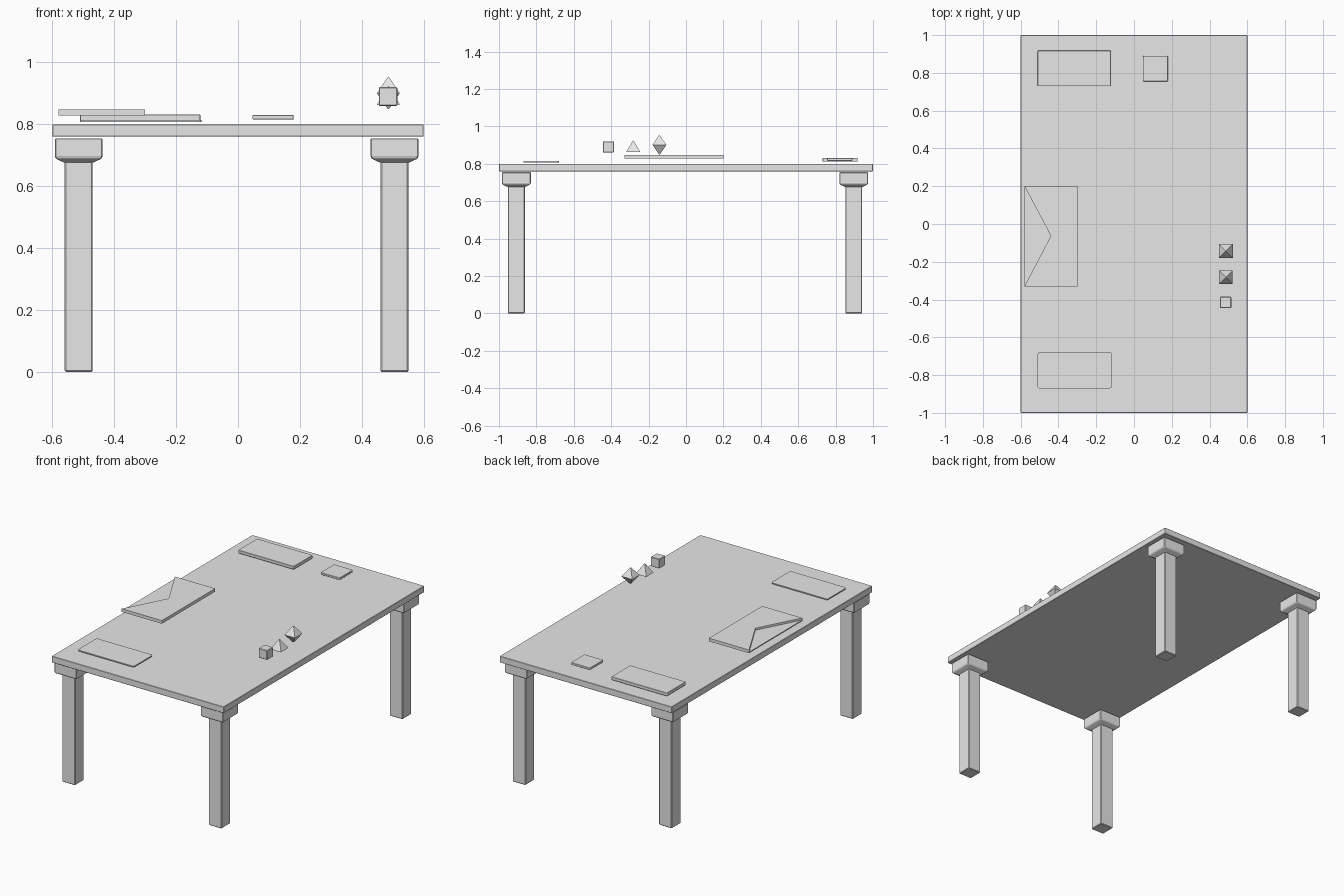
import bpy, bmesh

cube = bpy.data.objects.get("Cube")
if cube:
    bpy.data.objects.remove(cube, do_unlink=True)

grey = bpy.data.materials.new("plain_grey")
grey.use_nodes = True
grey.diffuse_color = (0.8, 0.8, 0.8, 1)
grey.node_tree.nodes["Principled BSDF"].inputs["Base Color"].default_value = (0.8, 0.8, 0.8, 1)


def finish(name, bm, location, bevel=0.0, segments=1):
    """Turn a bmesh into a flat-shaded object with an optional edge bevel."""
    bmesh.ops.recalc_face_normals(bm, faces=bm.faces)
    mesh = bpy.data.meshes.new(name)
    bm.to_mesh(mesh)
    bm.free()
    mesh.materials.append(grey)
    obj = bpy.data.objects.new(name, mesh)
    obj.location = location
    bpy.context.collection.objects.link(obj)
    if bevel:
        mod = obj.modifiers.new("soft_edges", "BEVEL")
        mod.width = bevel
        mod.segments = segments
        mod.limit_method = "ANGLE"
    return obj


def stack(name, location, rings, bevel=0.0):
    """Loft square rings given as (half width, height); zero width is a point."""
    bm = bmesh.new()
    loops = []
    for half, z in rings:
        corners = [(-1, -1), (1, -1), (1, 1), (-1, 1)] if half else [(0, 0)]
        loops.append([bm.verts.new((half * a, half * b, z)) for a, b in corners])
    for low, high in zip(loops, loops[1:]):
        for i in range(4):
            j = (i + 1) % 4
            quad = [low[i % len(low)], low[j % len(low)],
                    high[j % len(high)], high[i % len(high)]]
            bm.faces.new(list(dict.fromkeys(quad)))
    for loop in (loops[0], loops[-1]):
        if len(loop) == 4:
            bm.faces.new(loop)
    return finish(name, bm, location, bevel)


def slab(name, x, y, z, corner=0.0, bevel=0.0):
    """Box between limits, with rounded upright corners."""
    bm = bmesh.new()
    bmesh.ops.create_cube(bm, size=1)
    bmesh.ops.scale(bm, vec=(x[1] - x[0], y[1] - y[0], z[1] - z[0]), verts=bm.verts)
    if corner:
        upright = [e for e in bm.edges if abs(e.verts[0].co.z - e.verts[1].co.z) > 1e-4]
        bmesh.ops.bevel(bm, geom=upright, offset=corner, segments=3, profile=0.5,
                        affect="EDGES")
    return finish(name, bm, [sum(v) / 2 for v in (x, y, z)], bevel)


def prism(name, outline, z0, z1):
    """Extrude a flat outline straight up."""
    bm = bmesh.new()
    face = bm.faces.new([bm.verts.new((x, y, z0)) for x, y in outline])
    top = bmesh.ops.extrude_face_region(bm, geom=[face])["geom"]
    bmesh.ops.translate(bm, vec=(0, 0, z1 - z0),
                        verts=[v for v in top if isinstance(v, bmesh.types.BMVert)])
    return finish(name, bm, (0, 0, 0))


# Table top
slab("table_top", (-0.6, 0.6), (-1, 1), (0.76, 0.8), bevel=0.002)

# Four legs, each with a tapered block under the top
for side, x in (("left", 0.506), ("right", -0.515)):
    for end, y in (("front", -0.907), ("back", 0.897)):
        stack(f"{end}_{side}_leg", (x, y, 0), [(0.045, 0), (0.045, 0.69)], 0.004)
        stack(f"{end}_{side}_leg_block", (x, y, 0),
              [(0.046, 0.676), (0.074, 0.689), (0.077, 0.697), (0.077, 0.755)], 0.003)

# Cards and tiles lying on the top
slab("back_card", (-0.51, -0.122), (0.73, 0.918), (0.812, 0.832), 0.005, 0.003)
slab("front_card", (-0.51, -0.118), (-0.87, -0.68), (0.807, 0.814), 0.01)
slab("square_tile", (0.047, 0.18), (0.755, 0.89), (0.816, 0.83), 0.006, 0.003)

# Envelope: a notched body and the sunken flap filling the notch
near, far, tip = (-0.58, -0.33), (-0.58, 0.2), (-0.44, -0.063)
prism("envelope_body", [near, (-0.3, -0.33), (-0.3, 0.2), far, tip], 0.828, 0.848)
prism("envelope_flap", [near, tip, far], 0.828, 0.835)

# Small playing pieces in a row
stack("cube_piece", (0.485, -0.415, 0.89), [(0.03, -0.03), (0.03, 0.03)], 0.003)
stack("pyramid_piece", (0.486, -0.282, 0.863), [(0.036, 0), (0.036, 0.003), (0.003, 0.059), (0, 0.061)])
stack("diamond_piece", (0.486, -0.142, 0.901),
      [(0, -0.051), (0.004, -0.049), (0.037, 0), (0.004, 0.049), (0, 0.053)])
